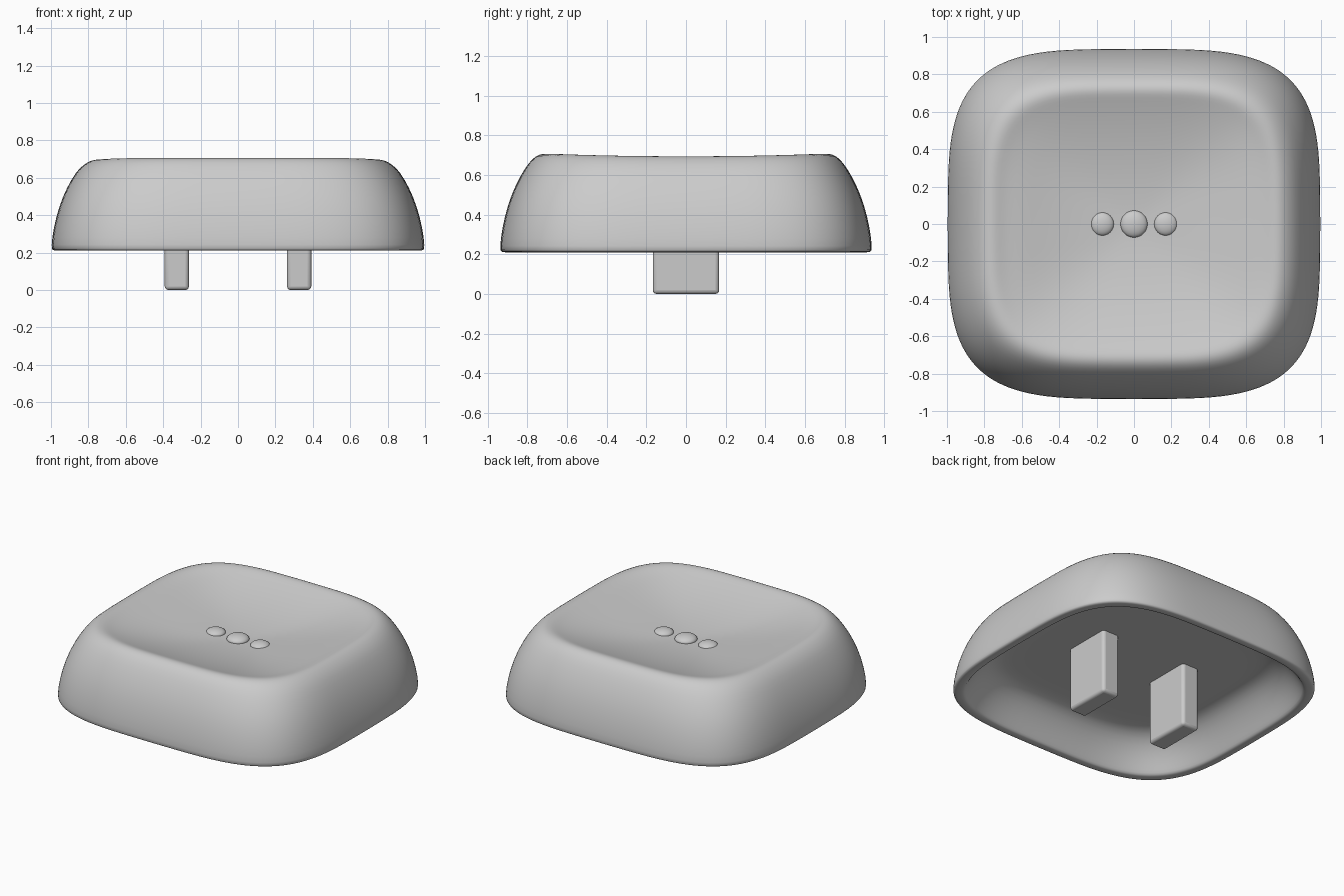
import bpy
import bmesh
from math import cos, sin, pi, copysign

cube = bpy.data.objects.get("Cube")
if cube:
    bpy.data.objects.remove(cube)

grey = bpy.data.materials.new("plain grey")
grey.use_nodes = True
grey.diffuse_color = (0.6, 0.6, 0.6, 1)
grey.node_tree.nodes["Principled BSDF"].inputs["Base Color"].default_value = (0.6, 0.6, 0.6, 1)

DEPTH = 0.94      # front-to-back proportion of the cap
POWER = 2 / 3.75  # squareness of the rounded outline
SEGMENTS = 64


def finish(obj, angle):
    """Give an object the grey material and smooth shading."""
    if not obj.data.materials:
        obj.data.materials.append(grey)
    bpy.ops.object.select_all(action='DESELECT')
    obj.select_set(True)
    bpy.context.view_layer.objects.active = obj
    bpy.ops.object.shade_smooth_by_angle(angle=angle)


def ring_point(size, z, i):
    t = 2 * pi * i / SEGMENTS
    x = copysign(abs(cos(t)) ** POWER, cos(t))
    y = copysign(abs(sin(t)) ** POWER, sin(t))
    if z > 0.67:  # the rim dips slightly along the left and right sides
        z -= 0.012 * max(0, 1 - 1.2 * y * y)
    return size * x, size * y * DEPTH, z


# Hollow cap: rounded-square rings from the inner ceiling, round the lip, to the dish
ceiling = [(0.25, 0.44), (0.5, 0.44), (0.69, 0.44), (0.75, 0.432)]
wall = [(0.81, 0.40), (0.87, 0.33), (0.91, 0.26), (0.93, 0.222), (0.94, 0.21)]
lip = [(0.975, 0.21), (0.993, 0.213), (1.0, 0.228)]
side = [(0.988, 0.33), (0.957, 0.45), (0.915, 0.55), (0.865, 0.635), (0.825, 0.682)]
rim = [(0.79, 0.704), (0.755, 0.708), (0.72, 0.698)]
dish = [(s, 0.58 + 0.105 * (s / 0.68) ** 2) for s in (0.68, 0.6, 0.5, 0.38, 0.25, 0.12)]

bm = bmesh.new()
rings = [[bm.verts.new(ring_point(s, z, i)) for i in range(SEGMENTS)]
         for s, z in ceiling + wall + lip + side + rim + dish]
for lower, upper in zip(rings, rings[1:]):
    for i in range(SEGMENTS):
        j = (i + 1) % SEGMENTS
        bm.faces.new((lower[i], lower[j], upper[j], upper[i]))
for ring, z in ((rings[0], 0.44), (rings[-1], 0.58)):
    centre = bm.verts.new((0, 0, z))
    for i in range(SEGMENTS):
        bm.faces.new((ring[i], ring[(i + 1) % SEGMENTS], centre))
bmesh.ops.recalc_face_normals(bm, faces=bm.faces)
mesh = bpy.data.meshes.new("cap")
bm.to_mesh(mesh)
bm.free()
cap = bpy.data.objects.new("cap", mesh)
bpy.context.collection.objects.link(cap)
finish(cap, pi)
smooth = cap.modifiers.new("smooth", 'SUBSURF')
smooth.levels = smooth.render_levels = 1

# Two mounting prongs under the cap
for name, x in (("left_prong", 0.327), ("right_prong", -0.327)):
    bpy.ops.mesh.primitive_cube_add(size=1, location=(x, 0, 0.23))
    prong = bpy.context.object
    prong.name = name
    prong.scale = (0.13, 0.335, 0.46)
    bpy.ops.object.transform_apply(location=False, rotation=False, scale=True)
    finish(prong, pi / 5)
    bevel = prong.modifiers.new("rounded", 'BEVEL')
    bevel.width, bevel.segments = 0.02, 3

# Three low raised dots in the dish
for name, x, r in (("right_dot", -0.17, 0.062), ("middle_dot", 0, 0.072), ("left_dot", 0.17, 0.062)):
    bpy.ops.mesh.primitive_uv_sphere_add(segments=32, ring_count=16, radius=r, location=(x, 0, 0.584))
    dot = bpy.context.object
    dot.name = name
    dot.scale.z = 0.45
    finish(dot, pi)
